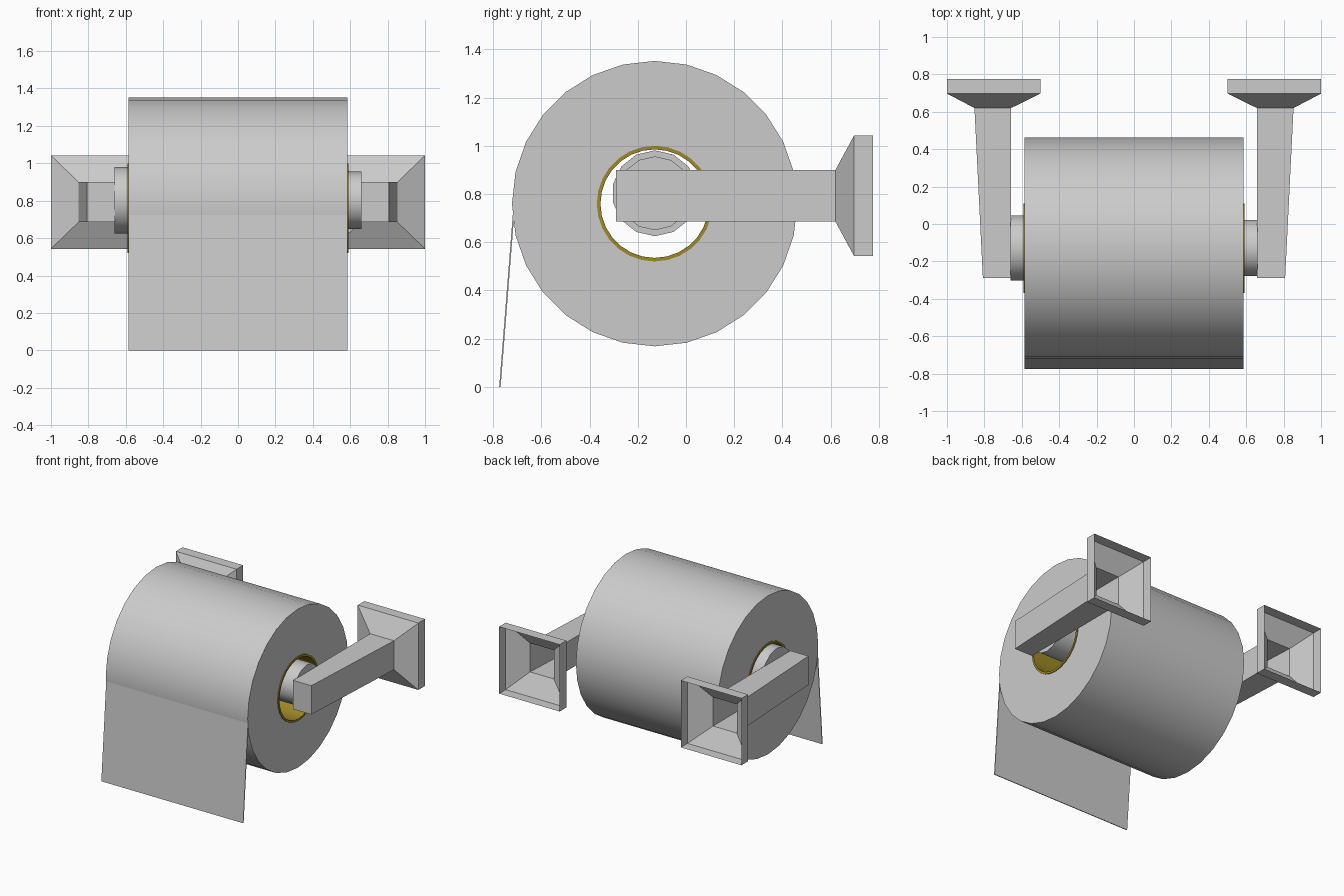
import bpy, bmesh
from math import sin, cos, tau, radians

if "Cube" in bpy.data.objects:
    bpy.data.objects.remove(bpy.data.objects["Cube"])


def make_object(name, bm, smooth=False):
    bmesh.ops.recalc_face_normals(bm, faces=bm.faces)
    mesh = bpy.data.meshes.new(name)
    bm.to_mesh(mesh)
    bm.free()
    obj = bpy.data.objects.new(name, mesh)
    bpy.context.collection.objects.link(obj)
    if smooth:
        bpy.ops.object.select_all(action='DESELECT')
        obj.select_set(True)
        bpy.context.view_layer.objects.active = obj
        bpy.ops.object.shade_smooth_by_angle(angle=radians(30))
    return obj


def bridge(bm, a, b):
    n = len(a)
    for i in range(n):
        j = (i + 1) % n
        bm.faces.new((a[i], a[j], b[j], b[i]))


def lathe_x(name, profile, y, z, sides, hollow):
    """Spin (x, radius) points around an x-parallel axis; a vertex sits at the top."""
    bm = bmesh.new()
    rings = [[bm.verts.new((x, y + r * sin(tau * i / sides), z + r * cos(tau * i / sides)))
              for i in range(sides)] for x, r in profile]
    for a, b in zip(rings, rings[1:]):
        bridge(bm, a, b)
    if hollow:
        bridge(bm, rings[-1], rings[0])
    else:
        bm.faces.new(rings[0])
        bm.faces.new(rings[-1])
    return make_object(name, bm, smooth=True)


def tube(name, outer, inner, half):
    return lathe_x(name, [(-half, inner), (-half, outer), (half, outer), (half, inner)],
                   -0.13, 0.76, 28, True)


# Paper roll and its cardboard core
tube("paper_roll", 0.592, 0.232, 0.585)
core = tube("cardboard_core", 0.24, 0.225, 0.591)
mat = bpy.data.materials.new("cardboard")
mat.diffuse_color = (0.34, 0.25, 0.02, 1)
mat.use_nodes = True
mat.node_tree.nodes["Principled BSDF"].inputs["Base Color"].default_value = mat.diffuse_color
core.data.materials.append(mat)

# Telescoping spindle: wide half on the left, narrow half on the right
lathe_x("spindle", [(-0.66, 0.178), (0, 0.178), (0, 0.153), (0.66, 0.153)],
        -0.129, 0.803, 14, False)

# Loose sheet hanging at the front
bm = bmesh.new()
sheet_profile = [(-0.717, 0.735), (-0.775, 0), (-0.769, 0), (-0.711, 0.735)]
ends = [[bm.verts.new((x, y, z)) for y, z in sheet_profile] for x in (-0.585, 0.585)]
bridge(bm, *ends)
for end in ends:
    bm.faces.new(end)
make_object("hanging_sheet", bm)

# Wall brackets: tapered arm flaring into a square plate, open at the wall side
bm = bmesh.new()
sections = [  # y, x_min, x_max, z_min, z_max
    (-0.29, 0.657, 0.808, 0.685, 0.90),
    (0.62, 0.657, 0.853, 0.685, 0.90),
    (0.697, 0.50, 1.00, 0.543, 1.042),
    (0.775, 0.50, 1.00, 0.543, 1.042),
]
loops = [[bm.verts.new(p) for p in ((x0, y, z0), (x1, y, z0), (x1, y, z1), (x0, y, z1))]
         for y, x0, x1, z0, z1 in sections]
bm.faces.new(loops[0])
for a, b in zip(loops, loops[1:]):
    bridge(bm, a, b)
brackets = make_object("wall_brackets", bm)
brackets.modifiers.new("mirror", 'MIRROR').use_axis = (True, False, False)
